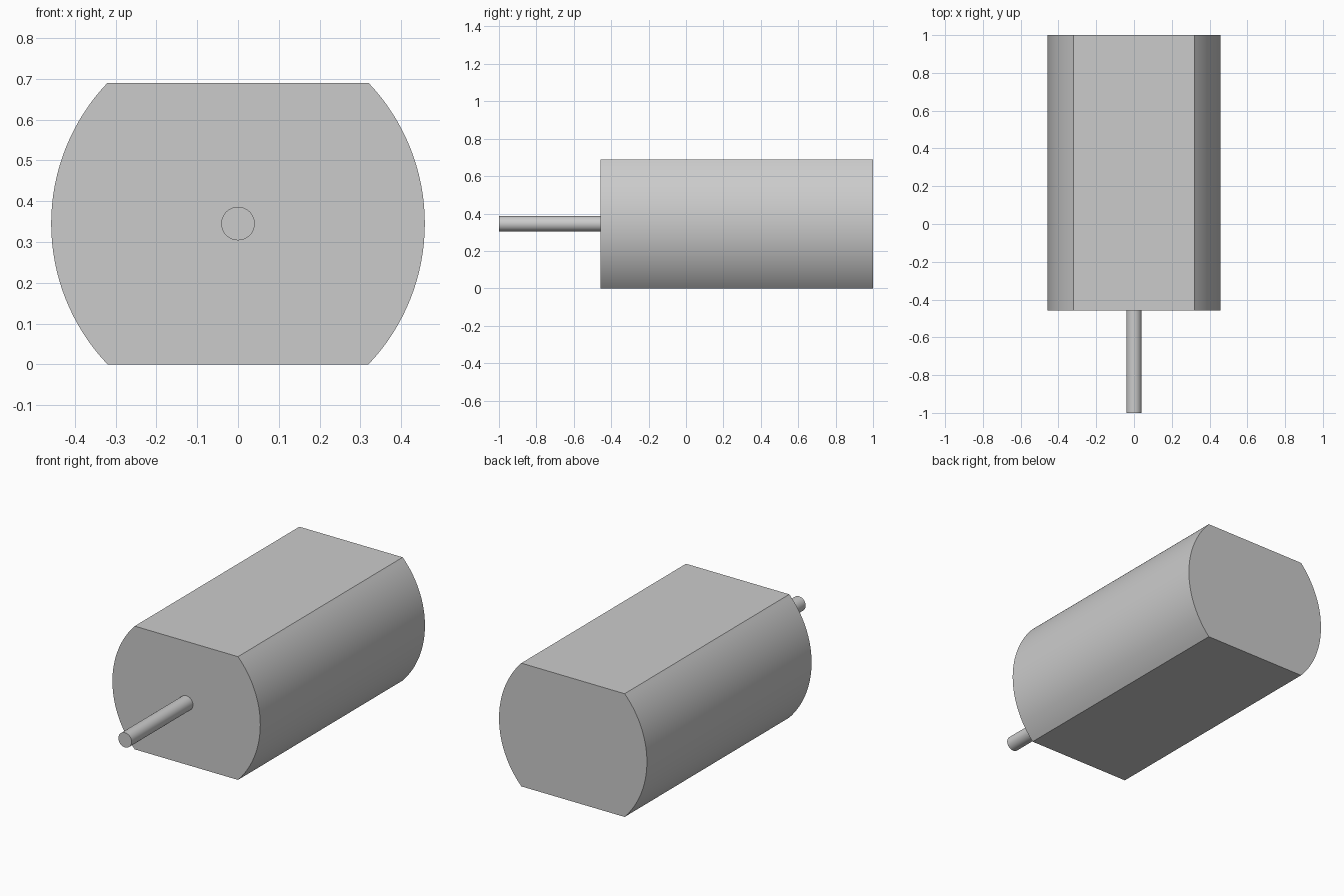
import bpy, bmesh, math

if "Cube" in bpy.data.objects:
    bpy.data.objects.remove(bpy.data.objects["Cube"])

grey = bpy.data.materials.new("light_grey")
grey.diffuse_color = (0.6, 0.6, 0.6, 1)
grey.use_nodes = True
grey.node_tree.nodes["Principled BSDF"].inputs["Base Color"].default_value = grey.diffuse_color


def extrude_profile(name, points, y0, y1):
    """Closed (x, z) profile extruded along y, with sharp edges kept."""
    bm = bmesh.new()
    face = bm.faces.new([bm.verts.new((x, y0, z)) for x, z in points])
    new = bmesh.ops.extrude_face_region(bm, geom=[face])["geom"]
    moved = [v for v in new if isinstance(v, bmesh.types.BMVert)]
    bmesh.ops.translate(bm, verts=moved, vec=(0, y1 - y0, 0))
    bmesh.ops.recalc_face_normals(bm, faces=bm.faces)
    mesh = bpy.data.meshes.new(name)
    bm.to_mesh(mesh)
    bm.free()
    mesh.materials.append(grey)
    obj = bpy.data.objects.new(name, mesh)
    bpy.context.collection.objects.link(obj)
    bpy.ops.object.select_all(action="DESELECT")
    obj.select_set(True)
    bpy.context.view_layer.objects.active = obj
    bpy.ops.object.shade_smooth_by_angle(angle=math.radians(30))
    return obj


MID_Z = 0.345       # axis height, half the body height
FLAT_X = 0.32       # half width of the flat top and bottom
SIDE_X = 0.458      # half width at the bulging sides
FRONT_Y = -0.457    # front face of the body

# Motor body: flat top and bottom, arced sides
bulge = SIDE_X - FLAT_X
radius = (MID_Z ** 2 + bulge ** 2) / (2 * bulge)
half_angle = math.asin(MID_Z / radius)
steps = 32
right = []
for i in range(steps + 1):
    a = half_angle * (2 * i / steps - 1)
    right.append((SIDE_X - radius + radius * math.cos(a),
                  MID_Z + radius * math.sin(a)))
left = [(-x, z) for x, z in reversed(right)]
extrude_profile("motor_body", right + left, FRONT_Y, 1.0)

# Drive shaft at the front
circle = [(0.041 * math.cos(math.tau * i / 48),
           MID_Z + 0.041 * math.sin(math.tau * i / 48)) for i in range(48)]
extrude_profile("drive_shaft", circle, -1.0, FRONT_Y)
